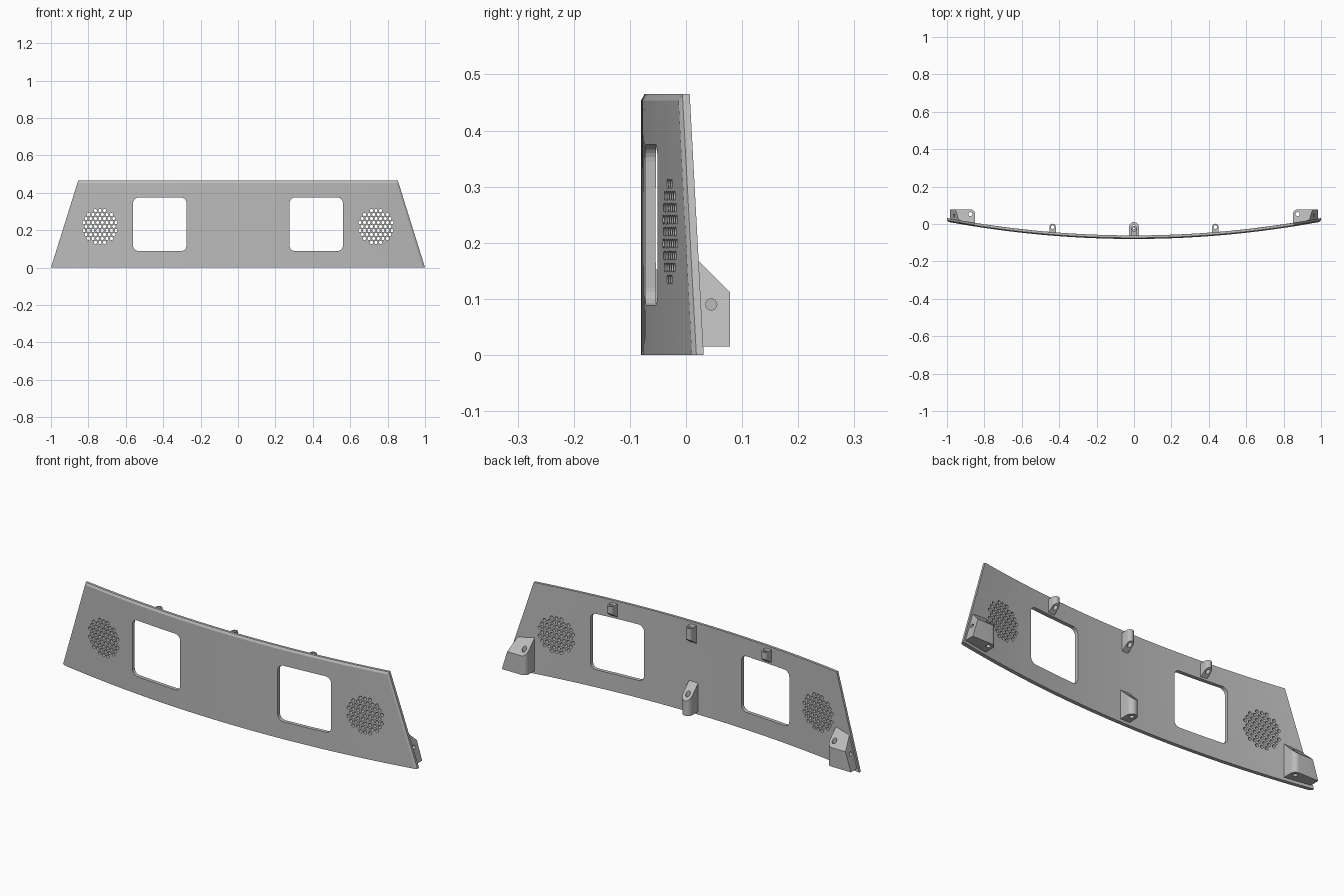
import bpy, bmesh
from math import sin, cos, pi, sqrt, hypot

if "Cube" in bpy.data.objects:
    bpy.data.objects.remove(bpy.data.objects["Cube"], do_unlink=True)

grey = bpy.data.materials.new("plain grey")
grey.use_nodes = True
grey.diffuse_color = (0.5, 0.5, 0.5, 1)
grey.node_tree.nodes["Principled BSDF"].inputs["Base Color"].default_value = (0.5, 0.5, 0.5, 1)

HEIGHT, THICK, TAPER, BEVEL = 0.465, 0.019, 0.312, 0.011


def front_y(x):
    """Front surface of the bowed panel."""
    return -0.08 + 0.0925 * x * x


def arc(cx, cy, r, start, end, n):
    return [(cx + r * cos(start + (end - start) * i / n),
             cy + r * sin(start + (end - start) * i / n)) for i in range(n + 1)]


def circle(cx, cy, r, n=12):
    return arc(cx, cy, r, 0, 2 * pi, n)[:-1]


def loft(bm, rings):
    """Closed solid through rings of equal length."""
    rings = [[bm.verts.new(p) for p in ring] for ring in rings]
    n = len(rings[0])
    for a, b in zip(rings, rings[1:]):
        for i in range(n):
            j = (i + 1) % n
            bm.faces.new((a[i], a[j], b[j], b[i]))
    bm.faces.new(rings[0][::-1])
    bm.faces.new(rings[-1])


def make_object(name, bm):
    bmesh.ops.recalc_face_normals(bm, faces=bm.faces)
    mesh = bpy.data.meshes.new(name)
    bm.to_mesh(mesh)
    bm.free()
    mesh.materials.append(grey)
    obj = bpy.data.objects.new(name, mesh)
    bpy.context.collection.objects.link(obj)
    return obj


def activate(obj):
    bpy.ops.object.select_all(action="DESELECT")
    obj.select_set(True)
    bpy.context.view_layer.objects.active = obj


def cut(obj, cutter_bm):
    cutter = make_object("cutter", cutter_bm)
    cutter.hide_render = True
    mod = obj.modifiers.new("cut", "BOOLEAN")
    mod.operation, mod.solver, mod.object = "DIFFERENCE", "EXACT", cutter
    activate(obj)
    bpy.ops.object.modifier_apply(modifier=mod.name)
    bpy.data.objects.remove(cutter, do_unlink=True)


# Bowed tapering panel with a bevelled top and side edges
bm = bmesh.new()
steps = 40
inner = 1 - BEVEL
columns = [-1] + [inner * (2 * i / steps - 1) for i in range(steps + 1)] + [1]
rings = []
for u in columns:
    edge = 0.006 if abs(u) == 1 else 0
    ring = []
    for z, depth in ((0, edge), (HEIGHT - BEVEL, edge), (HEIGHT, 0.006),
                     (HEIGHT, THICK), (0, THICK)):
        x = u * (1 - TAPER * z)
        ring.append((x, front_y(x) + depth, z))
    rings.append(ring)
loft(bm, rings)
panel = make_object("curved_panel", bm)

# Window openings and round grilles of small holes
bm = bmesh.new()
half, radius, pitch = 0.143, 0.03, 0.0246
row_gap = pitch * sqrt(3) / 2
for side in (-1, 1):
    outline = []
    for k, (sx, sz) in enumerate(((1, 1), (-1, 1), (-1, -1), (1, -1))):
        outline += arc(side * 0.418 + sx * (half - radius), 0.232 + sz * (half - radius),
                       radius, k * pi / 2, (k + 1) * pi / 2, 6)
    shapes = [outline]
    for row in range(-4, 5):
        for col in range(-4, 5):
            dx, dz = (col + 0.5 * (row % 2)) * pitch, row * row_gap
            if hypot(dx, dz) < 0.09:
                shapes.append(circle(side * 0.738 + dx, 0.22 + dz, 0.0085))
    for pts in shapes:
        loft(bm, [[(x, y, z) for x, z in pts] for y in (-0.2, 0.2)])
cut(panel, bm)


def block(name, plan, bottom, top, slant=None):
    """Upright block over a plan outline with sloping ends."""
    bm = bmesh.new()
    loft(bm, [[((slant(x, end(y)) if slant else x), y, end(y)) for x, y in plan]
              for end in (bottom, top)])
    return make_object(name, bm)


def finish(obj, bm):
    cut(obj, bm)
    activate(obj)
    bpy.ops.object.shade_smooth_by_angle(angle=0.6)


def d_plan(cx, w, y_end):
    """Outline with a rounded back, rooted inside the panel."""
    root = front_y(cx) + 0.01
    return [(cx - w, root), (cx + w, root)] + arc(cx, y_end - w, w, 0, pi, 12)


def vertical_hole(bm, x, y, r):
    loft(bm, [[(px, py, z) for px, py in circle(x, y, r, 16)] for z in (-0.1, 0.6)])


# Corner brackets with a screw hole and a side hole
for side, label in ((-1, "right"), (1, "left")):
    plan = [(0.85, front_y(0.85) + 0.01), (0.985, front_y(0.985) + 0.012), (0.985, 0.078)]
    plan += arc(0.875, 0.053, 0.025, pi / 2, pi, 8)
    plan = [(side * x, y) for x, y in plan]
    bracket = block(label + "_corner_bracket", plan, lambda y: 0.015,
                    lambda y: 0.112 + 0.078 - y,
                    lambda x, z: x - side * TAPER * (z - 0.015) if abs(x) > 0.95 else x)
    bm = bmesh.new()
    vertical_hole(bm, side * 0.875, 0.053, 0.011)
    loft(bm, [[(side * x, y, z) for y, z in circle(0.045, 0.09, 0.01, 16)]
              for x in (0.925, 1.1)])
    finish(bracket, bm)

# Lower middle bracket
bracket = block("lower_middle_bracket", d_plan(0, 0.026, 0.01), lambda y: 0.015,
                lambda y: 0.1 - y)
bm = bmesh.new()
vertical_hole(bm, 0, -0.016, 0.011)
finish(bracket, bm)

# Clips along the top edge, sloping back to the panel below
for name, x, low, reach in (("right_top_clip", -0.435, 0.385, 0.045),
                            ("middle_top_clip", 0, 0.36, 0.05),
                            ("left_top_clip", 0.435, 0.385, 0.045)):
    y_end = front_y(x) + THICK + reach
    clip = block(name, d_plan(x, 0.017, y_end),
                 lambda y: low + 0.7 * (y - y_end + reach), lambda y: 0.452)
    bm = bmesh.new()
    vertical_hole(bm, x, y_end - 0.018, 0.01)
    finish(clip, bm)
